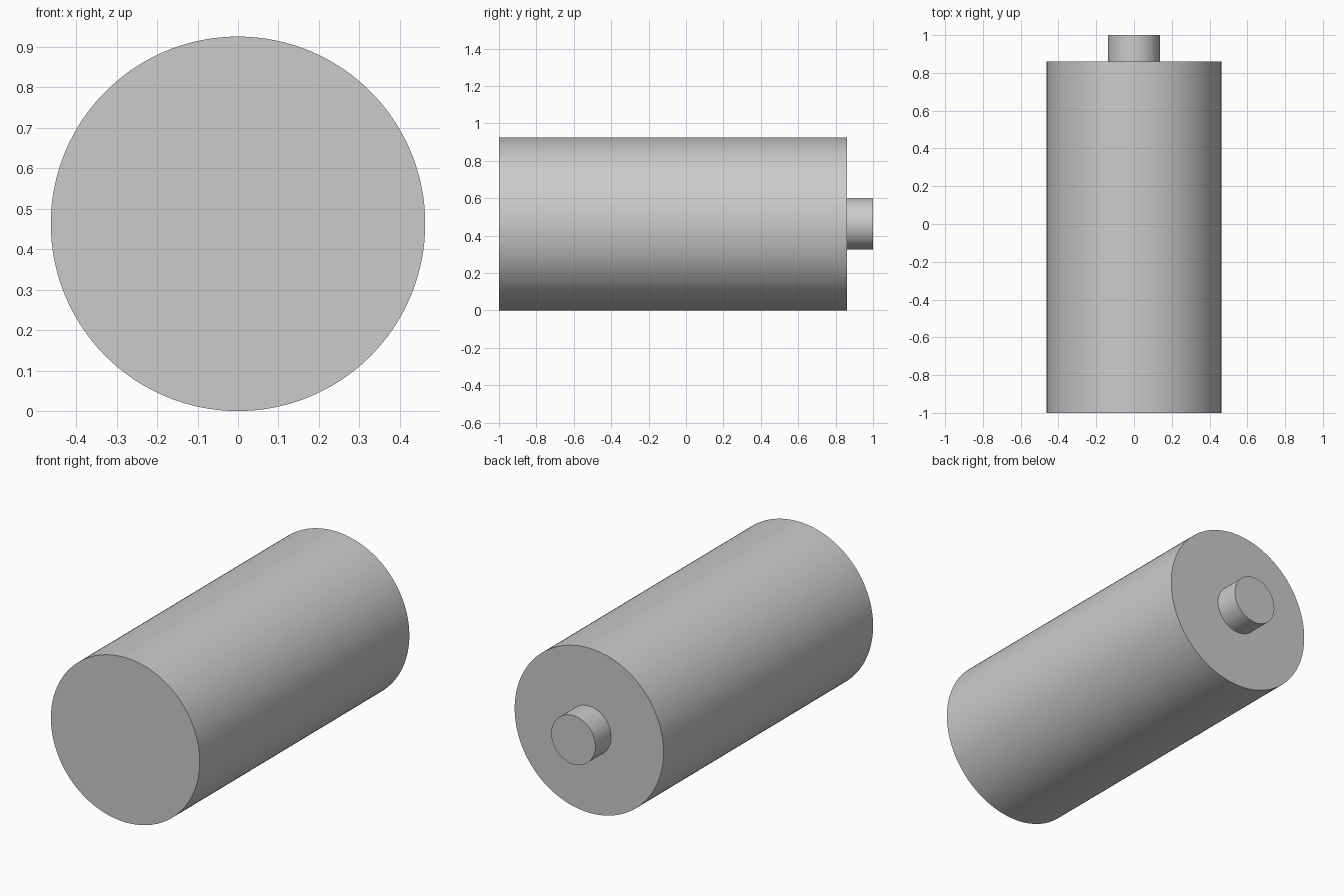
import bpy, bmesh, math

if "Cube" in bpy.data.objects:
    bpy.data.objects.remove(bpy.data.objects["Cube"])

R = 0.4625      # battery radius, also height of its axis
SEGMENTS = 128


def lathe(name, profile):
    """Spin (radius, y) points around the battery's long axis."""
    bm = bmesh.new()
    verts = [bm.verts.new((r, y, 0)) for r, y in profile]
    edges = [bm.edges.new(pair) for pair in zip(verts, verts[1:])]
    bmesh.ops.spin(bm, geom=verts + edges, cent=(0, 0, 0), axis=(0, 1, 0),
                   angle=math.tau, steps=SEGMENTS, use_duplicate=False)
    bmesh.ops.remove_doubles(bm, verts=bm.verts, dist=1e-5)
    # Flat end discs: turn the fans at the axis into single faces
    centres = [v for v in bm.verts if math.hypot(v.co.x, v.co.z) < 1e-5]
    bmesh.ops.dissolve_verts(bm, verts=centres)
    # Make every face point outward
    for f in bm.faces:
        c = f.calc_center_median()
        f.normal_update()
        out = f.normal.x * c.x + f.normal.z * c.z
        if abs(f.normal.y) > 0.5:
            out = f.normal.y * c.y
        if out < 0:
            f.normal_flip()
    mesh = bpy.data.meshes.new(name)
    bm.to_mesh(mesh)
    bm.free()
    obj = bpy.data.objects.new(name, mesh)
    obj.location.z = R
    bpy.context.collection.objects.link(obj)
    bpy.ops.object.select_all(action='DESELECT')
    obj.select_set(True)
    bpy.context.view_layer.objects.active = obj
    bpy.ops.object.shade_smooth_by_angle(angle=math.radians(30))
    return obj


# Main sleeve between the two end bands
lathe("casing", [(R, -0.907), (R, 0.768)])
# Flat negative end with its rim band
lathe("negative_end", [(0, -1), (R, -1), (R, -0.907)])
# Positive end with its rim band
lathe("positive_end", [(R, 0.768), (R, 0.86), (0, 0.86)])
# Contact button
lathe("positive_terminal", [(0.137, 0.86), (0.137, 1), (0, 1)])
